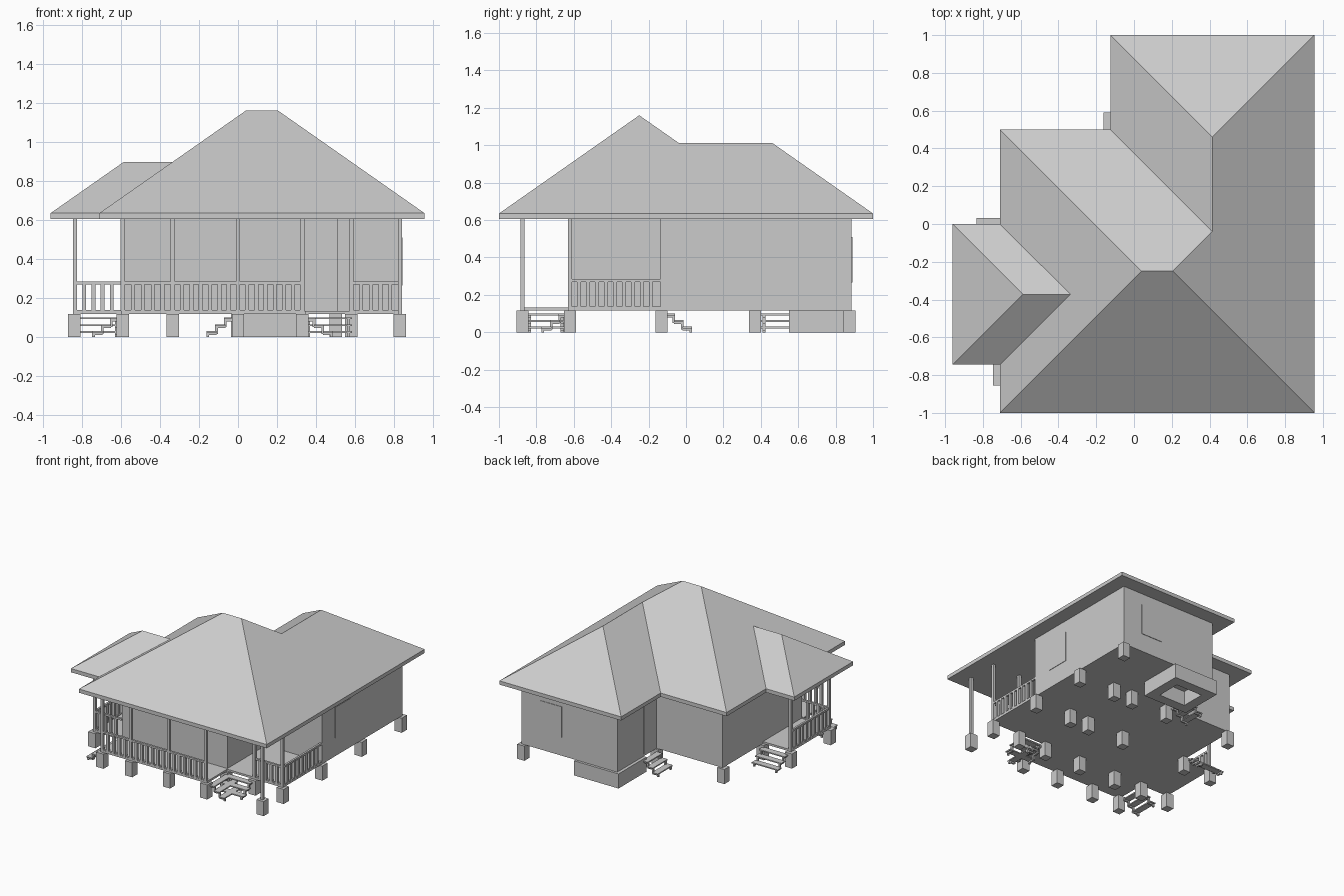
import bpy, bmesh
from mathutils import Vector

cube = bpy.data.objects.get("Cube")
if cube:
    bpy.data.objects.remove(cube, do_unlink=True)

mat = bpy.data.materials.new("plain grey")
mat.use_nodes = True
GREY = (0.6, 0.6, 0.6, 1)
mat.diffuse_color = GREY
mat.node_tree.nodes["Principled BSDF"].inputs["Base Color"].default_value = GREY

EAVE, FASCIA = 0.605, 0.635
FLOOR, DECK = 0.117, 0.133
POST = 0.022


def finish(name, bm):
    bmesh.ops.recalc_face_normals(bm, faces=bm.faces)
    mesh = bpy.data.meshes.new(name)
    bm.to_mesh(mesh)
    bm.free()
    mesh.materials.append(mat)
    ob = bpy.data.objects.new(name, mesh)
    bpy.context.collection.objects.link(ob)
    return ob


def add_box(bm, lo, hi):
    lo, hi = Vector(lo), Vector(hi)
    mid, size = (lo + hi) / 2, hi - lo
    for v in bmesh.ops.create_cube(bm, size=1)["verts"]:
        v.co = Vector(a * b for a, b in zip(v.co, size)) + mid


def column(bm, x, y, width, z0, z1):
    h = width / 2
    add_box(bm, (x - h, y - h, z0), (x + h, y + h, z1))


def prism(name, outline, z0, z1):
    bm = bmesh.new()
    face = bm.faces.new([bm.verts.new((x, y, z0)) for x, y in outline])
    out = bmesh.ops.extrude_face_region(bm, geom=[face])["geom"]
    moved = [g for g in out if isinstance(g, bmesh.types.BMVert)]
    bmesh.ops.translate(bm, verts=moved, vec=(0, 0, z1 - z0))
    return finish(name, bm)


# Floor deck with a notched front corner
prism("floor_deck", [(-.6, -.885), (.345, -.885), (.345, -.63), (.84, -.63), (.84, .885),
                     (-.01, .885), (-.01, .385), (-.595, .385), (-.595, -.125),
                     (-.845, -.125), (-.845, -.63), (-.6, -.63)], FLOOR, DECK)

# House walls with a recessed entrance
prism("walls", [(-.595, -.62), (.34, -.62), (.34, .37), (.507, .37), (.507, -.135), (.84, -.135),
                (.84, .885), (-.01, .885), (-.01, .385), (-.595, .385)], DECK - .01, EAVE + .005)

# Joined hip roof: eave outline, ridge points and sloping faces
eave = dict(a=(.955, -1), b=(.955, 1), c=(-.125, 1), d=(-.125, .5), e=(-.71, .5),
            f=(-.71, 0), g=(-.96, 0), h=(-.96, -.745), i=(-.71, -.745), j=(-.71, -1))
ridge = dict(P=(.04, -.25, 1.16), Q=(.205, -.25, 1.16), R=(.415, -.04, 1.013),
             S=(.415, .46, 1.013), T=(-.587, -.372, .896), U=(-.337, -.372, .896))
bm = bmesh.new()
top = {k: bm.verts.new((x, y, FASCIA)) for k, (x, y) in eave.items()}
low = {k: bm.verts.new((x, y, EAVE)) for k, (x, y) in eave.items()}
top.update({k: bm.verts.new(p) for k, p in ridge.items()})
for slope in ("jaQP", "abSRQ", "bcS", "cdRS", "dePQR", "efUijP", "fgTU", "ghT", "hiUT"):
    bm.faces.new([top[k] for k in slope])
ring = list(eave)
for k, n in zip(ring, ring[1:] + ring[:1]):
    bm.faces.new((top[k], low[k], low[n], top[n]))
bm.faces.new([low[k] for k in reversed(ring)])
finish("roof", bm)

# Foundation blocks, row by row from front to back
bm = bmesh.new()
rows = {-.875: (-.59, -.335, 0, .33, .83), -.62: (-.84, -.59, -.335, 0, .33, .58, .83),
        -.13: (-.84, -.59, 0, .33, .5, .83), .37: (-.59, 0, .33, .5, .83), .875: (.83,)}
for y, xs in rows.items():
    for x in xs:
        column(bm, x, y, .064, 0, FLOOR)
finish("foundation_blocks", bm)

# Hollow base under the back wing
bm = bmesh.new()
X0, X1, Y0, Y1, W = -.035, .36, .55, .905, .08
add_box(bm, (X0, Y0, 0), (X1, Y0 + W, FLOOR))
add_box(bm, (X0, Y1 - W, 0), (X1, Y1, FLOOR))
add_box(bm, (X0, Y0 + W, 0), (X0 + W, Y1 - W, FLOOR))
add_box(bm, (X1 - W, Y0 + W, 0), (X1, Y1 - W, FLOOR))
finish("hollow_base", bm)

# Porch posts
bm = bmesh.new()
for x in (-.59, -.335, 0, .33):
    column(bm, x, -.875, POST, DECK, EAVE)
for x in (-.835, .582, .83):
    column(bm, x, -.62, POST, DECK, EAVE)
column(bm, -.835, -.135, POST, DECK, EAVE)
column(bm, .83, -.875, POST, FLOOR, EAVE)
finish("porch_posts", bm)


def railing(name, start, end):
    """Two rails with evenly spaced balusters between two points."""
    bm = bmesh.new()
    a, b = Vector(start), Vector(end)
    h = .008
    for z0, z1 in ((DECK - .008, DECK + .006), (.27, .285)):
        add_box(bm, (min(a.x, b.x) - h, min(a.y, b.y) - h, z0),
                (max(a.x, b.x) + h, max(a.y, b.y) + h, z1))
    count = round((b - a).length / .05)
    for n in range(1, count):
        p = a.lerp(b, n / count)
        column(bm, p.x, p.y, .02, DECK, .275)
    finish(name, bm)


railing("front_railing_1", (-.59, -.875), (-.335, -.875))
railing("front_railing_2", (-.335, -.875), (0, -.875))
railing("front_railing_3", (0, -.875), (.33, -.875))
railing("corner_railing", (.582, -.62), (.83, -.62))
railing("side_railing", (.83, -.62), (.83, -.14))
railing("small_porch_front_railing", (-.835, -.62), (-.6, -.62))
railing("small_porch_side_railing", (-.835, -.62), (-.835, -.135))


def stairs(name, origin, down, along, width):
    """Three open treads on short legs, stepping away from the deck edge."""
    bm = bmesh.new()
    o, d, s = Vector(origin), Vector(down), Vector(along)

    def piece(d0, d1, s0, s1, z0, z1):
        p, q = o + d * d0 + s * s0, o + d * d1 + s * s1
        add_box(bm, (min(p.x, q.x), min(p.y, q.y), z0), (max(p.x, q.x), max(p.y, q.y), z1))

    for n in range(3):
        z, near = .1 - n * .035, n * .045
        piece(near, near + .052, 0, width, z - .009, z)
        for side in (.01, width - .025):
            piece(near + .038, near + .052, side, side + .015, max(0, z - .05), z)
            piece(near, near + .05, side, side + .015, z - .02, z - .008)
    finish(name, bm)


stairs("front_end_stairs", (-.605, -.855), (-1, 0), (0, 1), .21)
stairs("corner_stairs_side", (.345, -.87), (1, 0), (0, 1), .24)
stairs("corner_stairs_front", (.345, -.63), (0, -1), (1, 0), .24)
stairs("small_porch_stairs", (-.835, -.11), (0, 1), (1, 0), .23)
stairs("back_stairs", (-.02, .4), (-1, 0), (0, 1), .19)

# Window panes as thin plates on the walls
T = .004
for name, lo, hi in (("back_window", (.48, .885), (.67, .885 + T)),
                     ("side_window", (.84, .03), (.84 + T, .22)),
                     ("front_window_left", (.06, -.62 - T), (.25, -.62)),
                     ("front_window_right", (-.37, -.62 - T), (-.18, -.62))):
    bm = bmesh.new()
    add_box(bm, (*lo, .265), (*hi, .51))
    finish(name, bm)

# Back door
bm = bmesh.new()
add_box(bm, (-.01 - T, .41, DECK), (-.01, .55, .54))
finish("back_door", bm)
